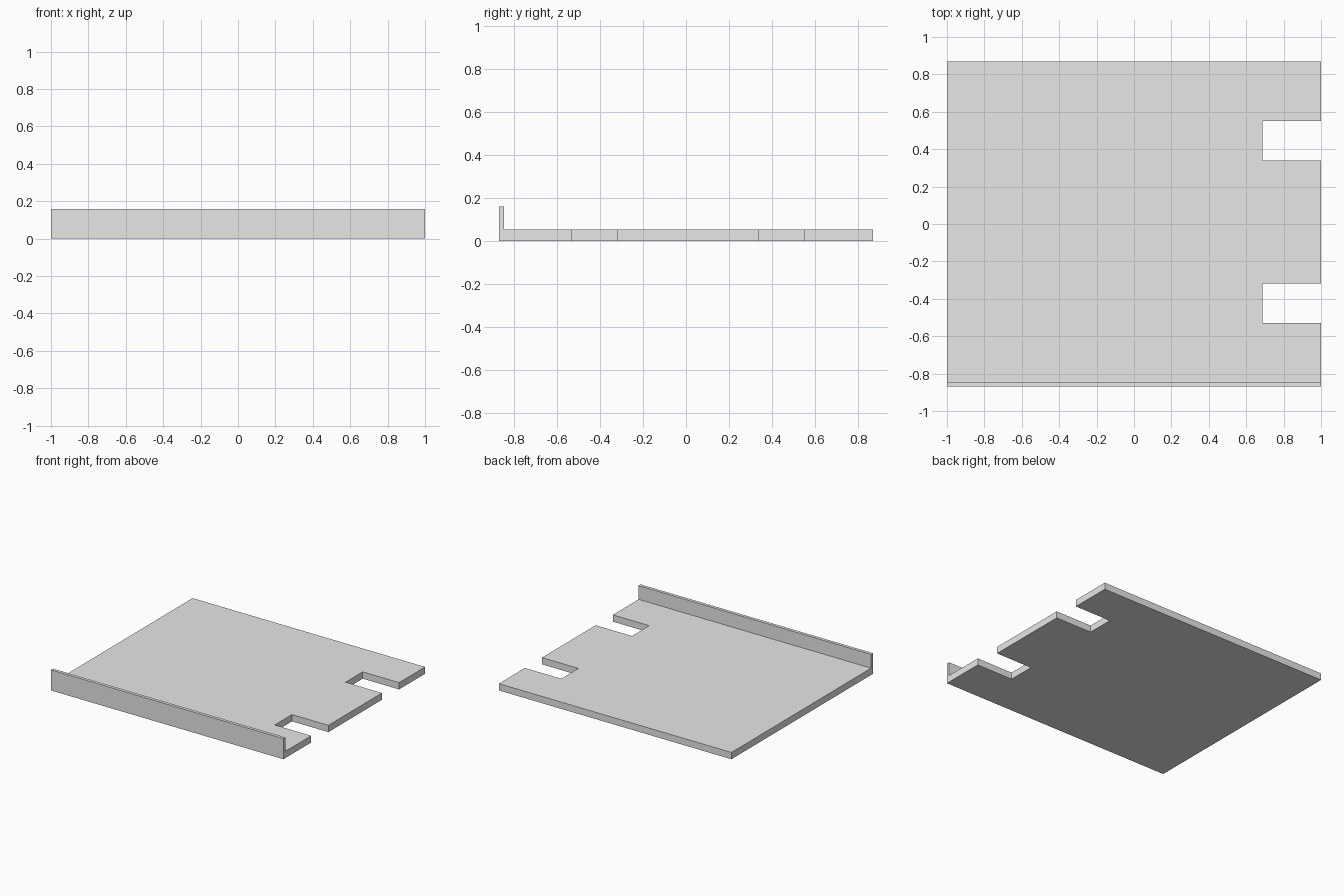
import bpy
import bmesh
from mathutils import Vector

default = bpy.data.objects.get("Cube")
if default:
    bpy.data.objects.remove(default, do_unlink=True)

HALF_X, HALF_Y = 1.0, 0.87
LIP_Y = -0.845                    # inner face of the front lip
THICK, LIP_TOP = 0.053, 0.16
NOTCH_X = 0.687
NOTCHES = [(-0.53, -0.318), (0.34, 0.551)]

grey = bpy.data.materials.new("plain_grey")
grey.use_nodes = True
colour = (0.8, 0.8, 0.8, 1)
grey.diffuse_color = colour
grey.node_tree.nodes["Principled BSDF"].inputs["Base Color"].default_value = colour

bm = bmesh.new()


def extrude_up(faces, height):
    """Extrude faces upward and return the new top faces."""
    geom = bmesh.ops.extrude_face_region(bm, geom=faces)["geom"]
    verts = [g for g in geom if isinstance(g, bmesh.types.BMVert)]
    bmesh.ops.translate(bm, verts=verts, vec=Vector((0, 0, height)))
    return [g for g in geom if isinstance(g, bmesh.types.BMFace)]


# Plate outline with two notches in the left edge
outline = [(-HALF_X, LIP_Y), (HALF_X, LIP_Y)]
for y0, y1 in NOTCHES:
    outline += [(HALF_X, y0), (NOTCH_X, y0), (NOTCH_X, y1), (HALF_X, y1)]
outline += [(HALF_X, HALF_Y), (-HALF_X, HALF_Y)]
ring = [bm.verts.new((x, y, 0)) for x, y in outline]
plate = bm.faces.new(ring)

# Narrow strip under the lip, joined to the plate
corners = [bm.verts.new((x, -HALF_Y, 0)) for x in (-HALF_X, HALF_X)]
strip = bm.faces.new(corners + [ring[1], ring[0]])

# Raise the whole plate, then the lip along the front
tops = extrude_up([plate, strip], THICK)
lip = min(tops, key=lambda f: f.calc_center_median().y)
extrude_up([lip], LIP_TOP - THICK)
bmesh.ops.delete(bm, geom=[f for f in bm.faces if all(
    len(e.link_faces) > 2 for e in f.edges)], context='FACES_ONLY')

# Merge coplanar faces so the ends and front are single flat sides
bmesh.ops.recalc_face_normals(bm, faces=bm.faces)
bmesh.ops.dissolve_limit(bm, angle_limit=0.01, verts=bm.verts, edges=bm.edges)

mesh = bpy.data.meshes.new("notched_tray")
bm.to_mesh(mesh)
bm.free()
mesh.materials.append(grey)
tray = bpy.data.objects.new("notched_tray", mesh)
bpy.context.collection.objects.link(tray)
